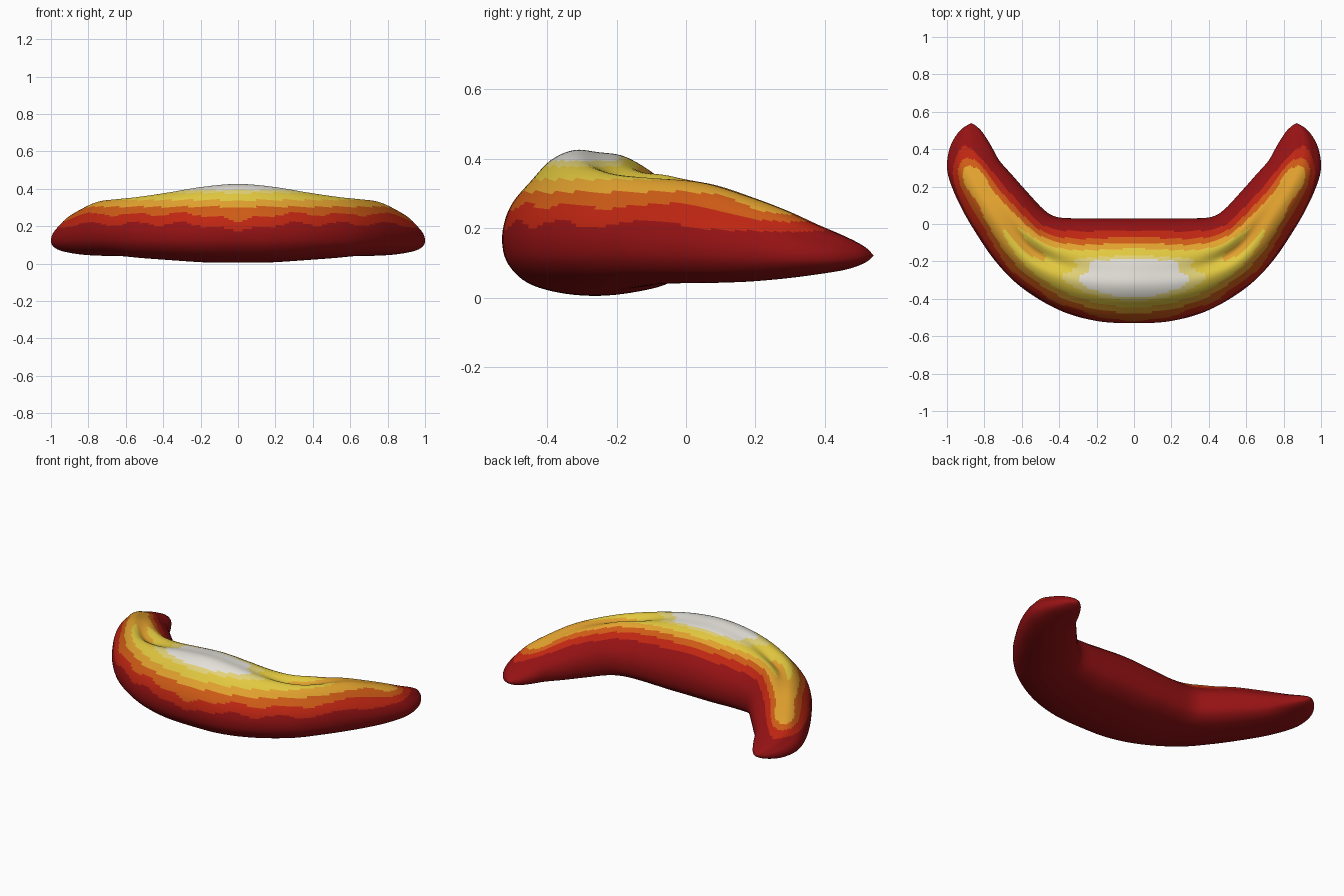
import bpy, math

if "Cube" in bpy.data.objects:
    bpy.data.objects.remove(bpy.data.objects["Cube"])

# Linear colours from the dark base up to the bright crest, with lower height limits
BANDS = [("dark_red", (0.30, 0.006, 0.007), 0.0), ("red", (0.52, 0.019, 0.006), 0.212),
         ("orange", (0.62, 0.105, 0.008), 0.265), ("gold", (0.76, 0.36, 0.028), 0.305),
         ("yellow", (0.76, 0.58, 0.05), 0.34), ("pale_yellow", (0.77, 0.65, 0.19), 0.378),
         ("off_white", (0.78, 0.76, 0.70), 0.394)]

# Half crescent stations: outer x, y, inner x, y, bottom z, top z
HALF = [(0, -.53, 0, .03, .005, .425), (.2, -.518, .15, .03, .007, .412),
        (.4, -.46, .29, .03, .018, .388), (.6, -.34, .41, .037, .03, .365),
        (.74, -.2, .48, .075, .04, .35), (.85, -.04, .57, .17, .042, .332),
        (.93, .1, .65, .26, .046, .295), (.985, .23, .72, .34, .055, .255),
        (1.0, .32, .765, .42, .066, .215), (.98, .42, .81, .49, .08, .178),
        (.93, .50, .845, .525, .1, .148), (.87, .54, .87, .54, .12, .122)]
STATIONS = [(-a, b, -c, d, e, f) for a, b, c, d, e, f in HALF[:0:-1]] + HALF

# Closed section: across (0 outer, 1 inner), up (0 bottom, 1 top)
SECTION = [(0, .37), (.015, .52), (.06, .65), (.15, .79), (.25, .93), (.37, 1.0),
           (.5, .985), (.61, .965), (.70, .91), (.80, .82), (.9, .71), (.97, .58),
           (1, .4), (.97, .21), (.86, .09), (.7, .03), (.5, 0), (.3, .02),
           (.13, .09), (.03, .22)]


def curve_point(pts, t, closed):
    """Smooth interpolation through a list of tuples."""
    n = len(pts)
    i = math.floor(t) if closed else min(int(t), n - 2)
    f = t - i
    pick = (lambda k: pts[k % n]) if closed else (lambda k: pts[max(0, min(n - 1, k))])
    quad = [pick(i + k) for k in (-1, 0, 1, 2)]
    return [0.5 * (2 * b + (c - a) * f + (2 * a - 5 * b + 4 * c - d) * f * f
                   + (3 * b - a - 3 * c + d) * f ** 3) for a, b, c, d in zip(*quad)]


def bump(v, centre, width):
    return math.exp(-((v - centre) / width) ** 2)


RINGS, SIDES = 176, 100
CENTRE = len(HALF) - 1
verts, heat = [], []
for r in range(RINGS + 1):
    t = 2 * CENTRE * r / RINGS
    ox, oy, ix, iy, low, high = curve_point(STATIONS, t, False)
    s = abs(t - CENTRE)
    for k in range(SIDES):
        u, w = curve_point(SECTION, k * len(SECTION) / SIDES, True)
        z = low + (high - low) * w
        if w > .5:
            # Shallow groove with a mound behind it on each side of the crest
            z -= .032 * bump(s, 3, 1.2) * bump(u, .46, .09)
            z += .012 * bump(s, 3.6, .9) * bump(u, .64, .1)
        x, y = ox + (ix - ox) * u, oy + (iy - oy) * u
        verts.append((x, y, z))
        # Band value: height, cooler on the inner wall, warmer along the arms
        h = z - .3 * max(0, u - .57) + .064 * bump(s, 7, 1.1) * max(0, w) ** 3
        if u < .5 and z < .32:
            h += .045 * bump(x, 0, .11) * (1 - bump(z, .32, .05))
            h += .012 * math.cos(abs(x) * 26 + 1.5) * (1 - bump(z, .32, .05))
        heat.append(h if w > .3 else 0)

# Skin between rings, leaving a small cap at each tip
faces = []
for r in range(RINGS):
    for k in range(SIDES):
        j = (k + 1) % SIDES
        a, b = r * SIDES, (r + 1) * SIDES
        faces.append((a + k, a + j, b + j, b + k))

mesh = bpy.data.meshes.new("crescent_roll")
mesh.from_pydata(verts, [], faces)
for name, rgb, _ in BANDS:
    mat = bpy.data.materials.new(name)
    mat.diffuse_color = (*rgb, 1)
    mat.use_nodes = True
    mat.node_tree.nodes["Principled BSDF"].inputs["Base Color"].default_value = mat.diffuse_color
    mesh.materials.append(mat)
for poly in mesh.polygons:
    h = sum(heat[v] for v in poly.vertices) / 4
    poly.material_index = max(i for i, band in enumerate(BANDS) if h >= band[2] or i == 0)

roll = bpy.data.objects.new("crescent_roll", mesh)
bpy.context.collection.objects.link(roll)
bpy.context.view_layer.objects.active = roll
roll.select_set(True)

# Close the tips, face outward and smooth
bpy.ops.object.mode_set(mode='EDIT')
bpy.ops.mesh.select_all(action='SELECT')
bpy.ops.mesh.remove_doubles(threshold=0.0005)
bpy.ops.mesh.select_all(action='SELECT')
bpy.ops.mesh.normals_make_consistent(inside=False)
bpy.ops.object.mode_set(mode='OBJECT')
bpy.ops.object.shade_smooth_by_angle(angle=math.radians(60))
